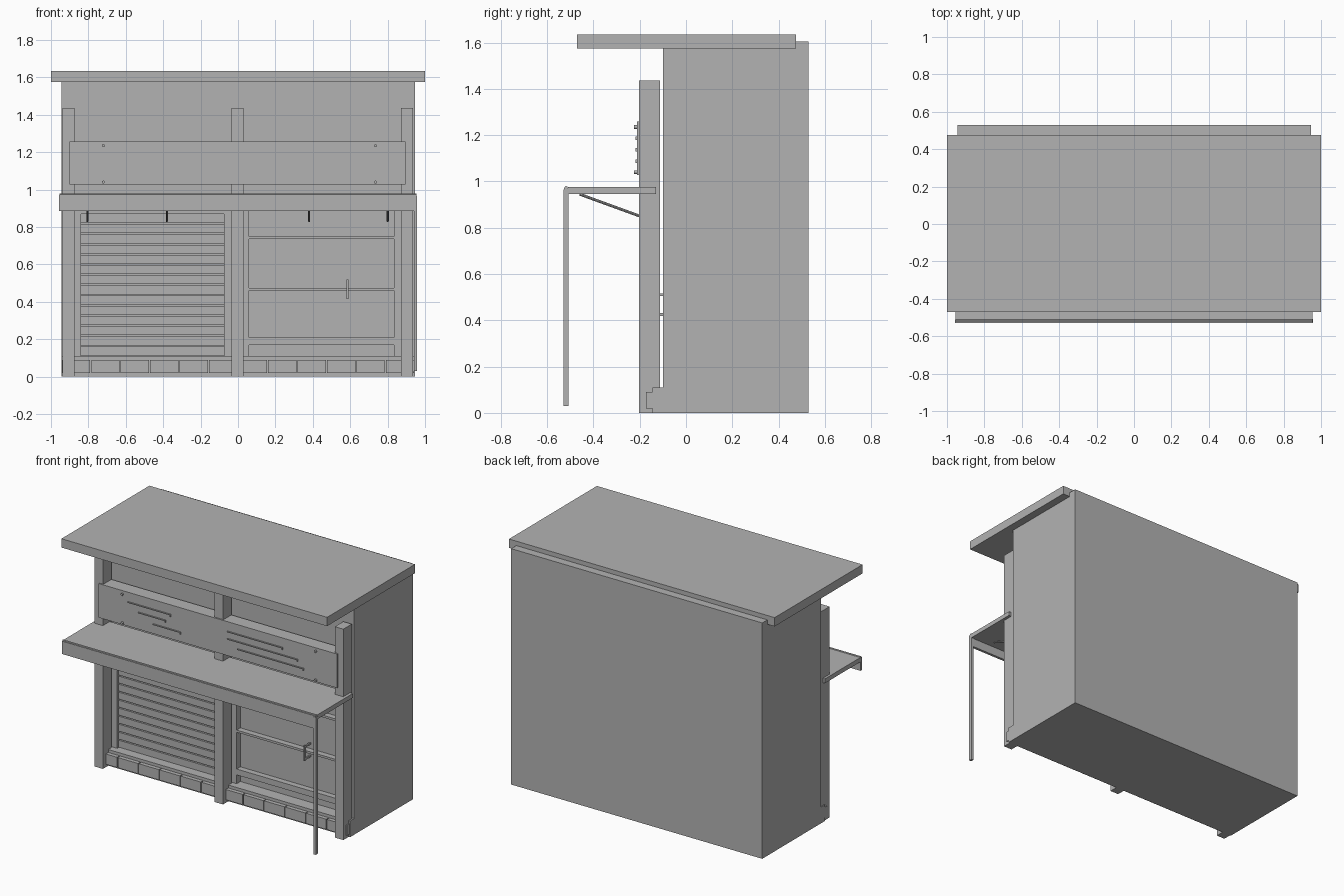
import bpy, bmesh, math
from mathutils import Vector

old = bpy.data.objects.get("Cube")
if old:
    bpy.data.objects.remove(old, do_unlink=True)

GREY = (0.45, 0.45, 0.45, 1.0)
mat = bpy.data.materials.new("plain grey")
mat.use_nodes = True
mat.diffuse_color = GREY
mat.node_tree.nodes["Principled BSDF"].inputs["Base Color"].default_value = GREY


def finish(name, bm):
    bmesh.ops.recalc_face_normals(bm, faces=bm.faces)
    mesh = bpy.data.meshes.new(name)
    bm.to_mesh(mesh)
    bm.free()
    mesh.materials.append(mat)
    obj = bpy.data.objects.new(name, mesh)
    bpy.context.collection.objects.link(obj)
    return obj


def box(name, x, y, z):
    """Box from (min, max) pairs on each axis."""
    bm = bmesh.new()
    bmesh.ops.create_cube(bm, size=1)
    for v in bm.verts:
        v.co = Vector(r[0] if c < 0 else r[1] for c, r in zip(v.co, (x, y, z)))
    return finish(name, bm)


def extrude_x(name, profile, x0, x1):
    """Side profile of (y, z) points, swept along x."""
    bm = bmesh.new()
    face = bm.faces.new([bm.verts.new((x0, y, z)) for y, z in profile])
    moved = bmesh.ops.extrude_face_region(bm, geom=[face])["geom"]
    verts = [g for g in moved if isinstance(g, bmesh.types.BMVert)]
    bmesh.ops.translate(bm, verts=verts, vec=(x1 - x0, 0, 0))
    return finish(name, bm)


def rod(name, a, b, radius, sides=8):
    """Straight round bar between two points."""
    a, b = Vector(a), Vector(b)
    bm = bmesh.new()
    bmesh.ops.create_cone(bm, cap_ends=True, segments=sides, radius1=radius,
                          radius2=radius, depth=(b - a).length)
    turn = (b - a).to_track_quat("Z", "Y")
    for v in bm.verts:
        v.co = turn @ v.co + (a + b) / 2
    return finish(name, bm)


# Main cabinet with two shallow front openings
WALL, RECESS = -0.10, -0.06
SHUTTER, DOOR = (-0.84, -0.075), (0.06, 0.835)
body = extrude_x("cabinet_body", [(WALL, 0), (0.53, 0), (0.53, 1.605), (0.475, 1.605),
                                  (0.475, 1.575), (WALL, 1.575)], -0.945, 0.945)
cutters = [box("opening_cutter", SHUTTER, (-0.3, RECESS), (0.11, 0.87)),
           box("opening_cutter", DOOR, (-0.3, RECESS), (0.11, 0.89))]
for c in cutters:
    c.hide_render = True
    mod = body.modifiers.new("opening", "BOOLEAN")
    mod.operation, mod.object, mod.solver = "DIFFERENCE", c, "EXACT"
depsgraph = bpy.context.evaluated_depsgraph_get()
cut_mesh = bpy.data.meshes.new_from_object(body.evaluated_get(depsgraph))
body.modifiers.clear()
body.data = cut_mesh
for c in cutters:
    bpy.data.objects.remove(c, do_unlink=True)

# Roof slab
box("roof", (-1, 1), (-0.47, 0.475), (1.575, 1.635))

# Plinth and its row of blocks
box("plinth", (-0.945, 0.945), (-0.145, WALL), (0, 0.11))
pitch = 1.89 / 12
for i in range(12):
    x = -0.945 + i * pitch
    box("plinth_block", (x + 0.003, x + pitch - 0.003), (-0.172, -0.145), (0.02, 0.09))

# Front posts
for x in (-0.907, -0.003, 0.903):
    box("front_post", (x - 0.032, x + 0.032), (-0.203, -0.112), (0, 1.435))

# Shutter slats
for i in range(14):
    z = 0.113 + i * 0.0545
    box("shutter_slat", SHUTTER, (-0.085, RECESS), (z, z + 0.047))

# Door rails and handle
for z0, z1 in ((0.735, 0.75), (0.46, 0.475), (0.17, 0.21)):
    box("door_rail", DOOR, (WALL, RECESS), (z0, z1))
box("door_handle", (0.58, 0.59), (-0.125, -0.112), (0.415, 0.52))
for z in (0.425, 0.51):
    box("handle_stem", (0.58, 0.59), (-0.112, RECESS), (z - 0.006, z + 0.006))

# Fold-out counter, front flap, hinge and single leg
box("counter", (-0.955, 0.955), (-0.51, -0.13), (0.945, 0.975))
box("counter_flap", (-0.957, 0.955), (-0.528, -0.51), (0.885, 0.972))
rod("counter_hinge", (-0.955, -0.518, 0.973), (0.955, -0.518, 0.973), 0.007)
box("folding_leg", (0.94, 0.957), (-0.53, -0.507), (0.03, 0.965))

# Counter braces
for x in (-0.805, -0.38, 0.38, 0.8):
    rod("counter_brace", (x, -0.46, 0.945), (x, -0.15, 0.832), 0.006)

# Upper board and the shelf behind it
box("upper_board", (-0.9, 0.895), (-0.212, -0.203), (1.027, 1.258))
box("upper_shelf", (-0.875, 0.87), (-0.203, -0.112), (1.235, 1.255))
for x in (-0.72, 0.735):
    for z in (1.04, 1.235):
        rod("board_bolt", (x, -0.212, z), (x, -0.224, z), 0.008, 12)

# Line ornaments on the board, each with a short downturned end
lines = [(-0.68, -0.355, 1.192), (-0.6, -0.395, 1.142), (-0.49, -0.28, 1.092),
         (0.07, 0.486, 1.192), (0.07, 0.6, 1.142), (0.145, 0.645, 1.092)]
for x0, x1, z in lines:
    box("board_line", (x0, x1), (-0.219, -0.212), (z - 0.003, z + 0.003))
    box("board_line_end", (x1 - 0.006, x1), (-0.219, -0.212), (z - 0.013, z - 0.003))
